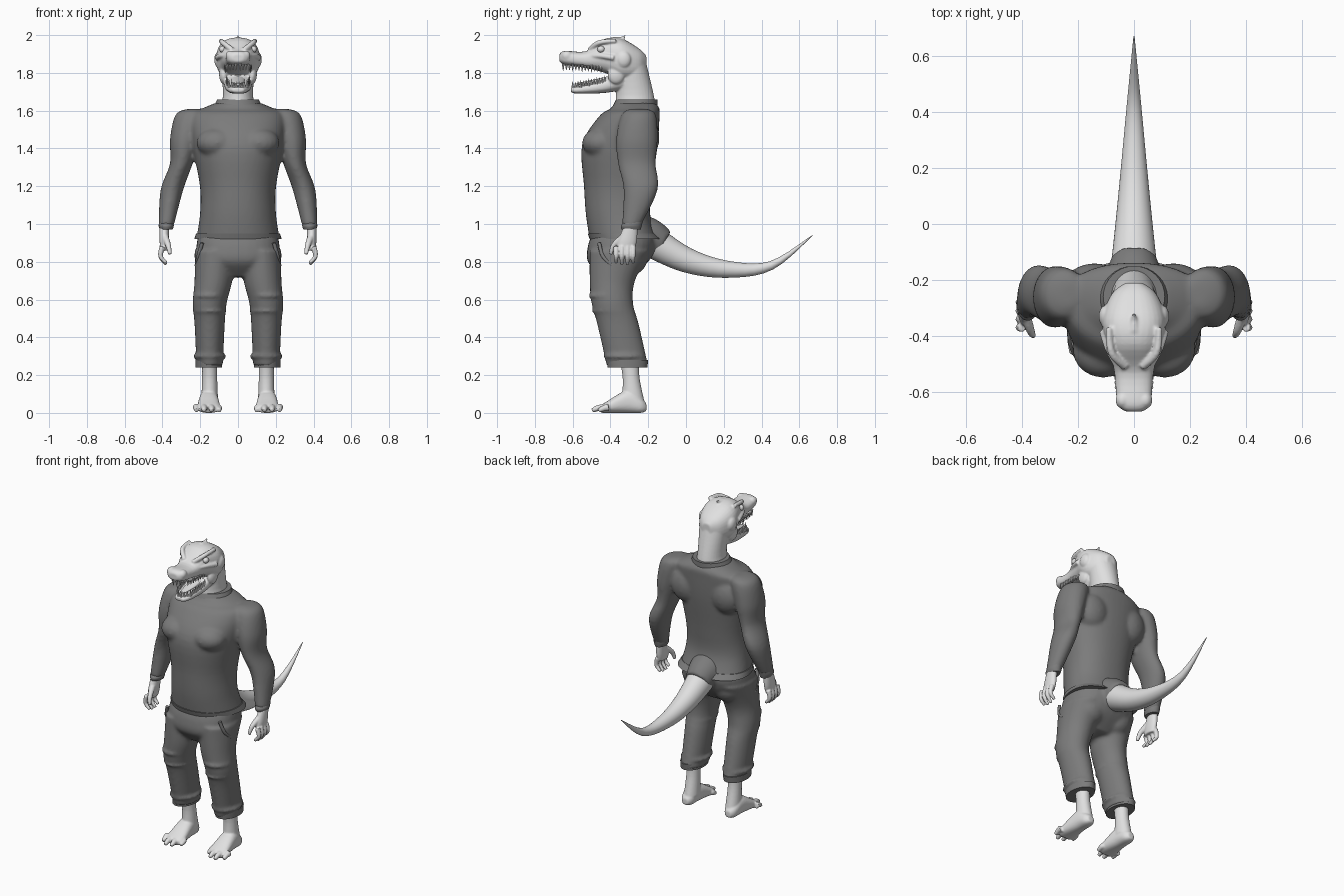
import bpy, bmesh, math
from mathutils import Vector, Matrix

cube = bpy.data.objects.get("Cube")
if cube:
    bpy.data.objects.remove(cube, do_unlink=True)


def material(name, value):
    mat = bpy.data.materials.new(name)
    mat.use_nodes = True
    mat.diffuse_color = (value, value, value, 1)
    shader = mat.node_tree.nodes["Principled BSDF"]
    shader.inputs["Base Color"].default_value = mat.diffuse_color
    return mat


SKIN = material("pale grey skin", .75)
CLOTH = material("dark grey cloth", .2)


def spline(stations, steps=5):
    """Smooth interpolation through tuples, using Hermite blending."""
    last = len(stations) - 1
    values = [Vector(station) for station in stations]
    slopes = [(values[min(i + 1, last)] - values[max(i - 1, 0)]) / 2 for i in range(last + 1)]
    rows = []
    for i in range(last):
        for k in range(steps):
            t = k / steps
            blend = t * t * (3 - 2 * t)
            rows.append(values[i].lerp(values[i + 1], blend)
                        + slopes[i] * t * (1 - t) ** 2
                        - slopes[i + 1] * t * t * (1 - t))
    return rows + [values[last]]


def loft(bm, stations, axis, x=0, power=2, egg=0, both=False, sides=32):
    """Skin rings given as ([x,] y, z, half width, half depth)."""
    full = [station if len(station) == 5 else (x, *station) for station in stations]
    rows = spline(full)
    centres = [Vector(row[:3]) for row in rows]
    last = len(rows) - 1
    for flip in (1, -1) if both else (1,):
        rings = []
        for i, row in enumerate(rows):
            across, deep = Vector((1, 0, 0)), Vector((0, 1, 0))
            if axis == "Y":
                deep = Vector((0, 0, 1))
            elif axis == "PATH":
                along = (centres[min(i + 1, last)] - centres[max(i - 1, 0)]).normalized()
                across = (across - along * along.x).normalized()
                deep = along.cross(across)
            ring = []
            for k in range(sides):
                angle = math.tau * k / sides
                c, s = [math.copysign(abs(f) ** (2 / power), f)
                        for f in (math.cos(angle), math.sin(angle))]
                point = centres[i] + across * row[3] * c * (1 + egg * s) + deep * row[4] * s
                point.x *= flip
                ring.append(bm.verts.new(point))
            rings.append(ring)
        for lower, upper in zip(rings, rings[1:]):
            for k in range(sides):
                bm.faces.new((lower[k - 1], lower[k], upper[k], upper[k - 1]))
        bm.faces.new(rings[0])
        bm.faces.new(rings[-1])


def tube(bm, points, start, end, both=False, sides=12):
    """Evenly tapering round limb through the points."""
    stations = []
    for i, point in enumerate(points):
        radius = start + (end - start) * i / (len(points) - 1)
        stations.append((*point, radius, radius))
    loft(bm, stations, "PATH", both=both, sides=sides)


def ball(bm, centre, size, both=False):
    for flip in (1, -1) if both else (1,):
        place = Matrix.Translation((centre[0] * flip, *centre[1:]))
        bmesh.ops.create_uvsphere(bm, u_segments=20, v_segments=12, radius=1,
                                  matrix=place @ Matrix.Diagonal((*size, 1)))


def finish(bm, name, mat, voxel=0, smooth=4):
    """Make the object; a voxel size fuses the overlapping forms."""
    bmesh.ops.recalc_face_normals(bm, faces=bm.faces)
    mesh = bpy.data.meshes.new(name)
    bm.to_mesh(mesh)
    bm.free()
    mesh.materials.append(mat)
    ob = bpy.data.objects.new(name, mesh)
    bpy.context.collection.objects.link(ob)
    bpy.ops.object.select_all(action="DESELECT")
    ob.select_set(True)
    bpy.context.view_layer.objects.active = ob
    bpy.ops.object.shade_smooth_by_angle(angle=math.radians(40))
    if voxel:
        fuse = ob.modifiers.new("fuse", "REMESH")
        fuse.mode = "VOXEL"
        fuse.voxel_size = voxel
        fuse.use_smooth_shade = True
        soften = ob.modifiers.new("soften", "SMOOTH")
        soften.factor = .5
        soften.iterations = smooth


# Shirt: torso, sleeves, chest and back muscles
bm = bmesh.new()
loft(bm, [(-.33, .92, .22, .18), (-.36, 1.05, .2, .17), (-.36, 1.2, .2, .18), (-.35, 1.42, .24, .2),
          (-.3, 1.57, .25, .16), (-.27, 1.61, .19, .13), (-.27, 1.64, .12, .11)],
     "Z", power=2.2, egg=.1, sides=48)
loft(bm, [(.23, -.25, 1.61, .03, .04), (.25, -.25, 1.58, .08, .09), (.28, -.26, 1.45, .08, .11),
          (.3, -.26, 1.32, .06, .1), (.35, -.24, 1.18, .06, .09), (.38, -.29, .99, .04, .05)],
     "Z", both=True)
ball(bm, (.11, -.45, 1.43), (.11, .1, .08), both=True)
ball(bm, (.14, -.22, 1.46), (.11, .08, .12), both=True)
finish(bm, "shirt", CLOTH, voxel=.011, smooth=5)

# Shirt trim
bm = bmesh.new()
loft(bm, [(-.27, 1.62, .13, .12), (-.26, 1.66, .11, .11)], "Z")
finish(bm, "shirt_collar", CLOTH)
bm = bmesh.new()
loft(bm, [(-.32, .92, .23, .19), (-.34, .95, .22, .18)], "Z", power=2.2, egg=.1, sides=48)
finish(bm, "shirt_hem", CLOTH)
bm = bmesh.new()
loft(bm, [(-.29, .97, .033, .05), (-.29, .99, .04, .055), (-.28, 1.01, .037, .05)], "Z", x=.38, both=True)
finish(bm, "sleeve_cuffs", CLOTH)

# Trousers: pelvis, legs, buttocks, tail sleeve and cloth folds
bm = bmesh.new()
loft(bm, [(-.33, .94, .21, .17), (-.34, .88, .22, .18), (-.36, .8, .21, .16), (-.37, .72, .12, .08)],
     "Z", power=2.3)
loft(bm, [(.12, -.35, .86, .11, .16), (.13, -.39, .7, .1, .12), (.15, -.39, .58, .09, .11),
          (.15, -.36, .47, .08, .11), (.15, -.31, .25, .07, .11)], "Z", both=True)
ball(bm, (.1, -.29, .83), (.1, .09, .1), both=True)
tube(bm, [(0, -.33, .95), (0, -.2, .93), (0, -.12, .89)], .13, .08, sides=32)
for height in (.3, .54, .62):
    ball(bm, (.15, -.25 - height / 4, height), (.09, .115, .02), both=True)
finish(bm, "trousers", CLOTH, voxel=.011)
bm = bmesh.new()
loft(bm, [(-.31, .24, .07, .105), (-.31, .28, .07, .11)], "Z", x=.155, both=True)
finish(bm, "trouser_cuffs", CLOTH)
bm = bmesh.new()
tube(bm, [(.19, -.46, .9), (.21, -.44, .83), (.22, -.39, .78)], .01, .01, both=True)
finish(bm, "pocket_edges", CLOTH)

# Tail
bm = bmesh.new()
tube(bm, [(0, -.2, .92), (0, 0, .81), (0, .22, .76), (0, .45, .78), (0, .67, .94)], .088, .002, sides=32)
finish(bm, "tail", SKIN)

# Hands: palm, fingers and thumb
bm = bmesh.new()
loft(bm, [(-.29, 1, .025, .035), (-.31, .91, .025, .05), (-.32, .86, .02, .045)], "Z", x=.39, both=True)
for finger in range(4):
    y = -.37 + .03 * finger
    tip = .78 + .01 * abs(finger - 1.5)
    tube(bm, [(.4, y, .88), (.41, y, .83), (.38, y, tip)], .016, .009, both=True)
tube(bm, [(.39, -.32, .94), (.37, -.38, .89), (.36, -.4, .84)], .02, .01, both=True)
finish(bm, "hands", SKIN, voxel=.0045, smooth=3)

# Feet: ankles, soles and toes
bm = bmesh.new()
loft(bm, [(-.3, .28, .04, .05), (-.29, .18, .04, .045), (-.28, .06, .045, .06)], "Z", x=.15, both=True)
loft(bm, [(-.21, .03, .02, .02), (-.24, .04, .04, .04), (-.31, .06, .05, .06), (-.42, .03, .06, .03),
          (-.45, .02, .05, .02)], "Y", x=.155, power=2.4, both=True)
for x in (.1, .14, .18, .22):
    y = 12 * (x - .165) ** 2 - .5
    tube(bm, [(x * .9 + .02, -.41, .03), (x, y + .03, .025), (x, y, .012)], .022, .011, both=True)
finish(bm, "feet", SKIN, voxel=.0055, smooth=3)

# Head: neck, skull with snout, jaw, brows, cheeks, nostrils and horn
bm = bmesh.new()
loft(bm, [(-.27, 1.6, .1, .11), (-.27, 1.68, .08, .1), (-.29, 1.85, .09, .08)], "Z")
loft(bm, [(-.21, 1.85, .03, .04), (-.25, 1.85, .08, .08), (-.34, 1.87, .115, .11), (-.43, 1.89, .095, .09),
          (-.53, 1.87, .07, .045), (-.64, 1.88, .06, .037), (-.67, 1.88, .03, .02)], "Y", power=2.5)
loft(bm, [(-.33, 1.77, .075, .06), (-.44, 1.73, .07, .037), (-.57, 1.71, .05, .02), (-.61, 1.71, .03, .013)],
     "Y", power=2.6)
tube(bm, [(.03, -.51, 1.92), (.08, -.46, 1.96), (.09, -.37, 1.97)], .015, .012, both=True)
tube(bm, [(.06, -.51, 1.89), (.09, -.45, 1.89), (.11, -.38, 1.88)], .01, .016, both=True)
ball(bm, (.1, -.33, 1.87), (.026, .04, .045), both=True)
ball(bm, (.075, -.37, 1.79), (.025, .045, .05), both=True)
ball(bm, (.04, -.63, 1.89), (.026, .03, .028), both=True)
tube(bm, [(0, -.38, 1.97), (0, -.34, 1.98), (0, -.32, 2)], .022, .003)
finish(bm, "head", SKIN, voxel=.0055, smooth=3)

# Eyes and tongue
bm = bmesh.new()
ball(bm, (.082, -.45, 1.925), (.018, .02, .018), both=True)
finish(bm, "eyes", SKIN)
bm = bmesh.new()
loft(bm, [(-.38, 1.77, .04, .02), (-.5, 1.75, .03, .012), (-.58, 1.74, .015, .006)], "Y")
finish(bm, "tongue", SKIN)

# Teeth: a curved row of cones along each jaw
bm = bmesh.new()
upper = Vector((.058, -.65, 1.83)), Vector((.068, -.45, 1.82)), math.pi
lower = Vector((.046, -.6, 1.735)), Vector((.06, -.43, 1.765)), 0
for front, back, turn in (upper, lower):
    for i in range(13):
        t = i / 12
        spot = front.lerp(back, t)
        spot.x *= min(1, .2 + 3 * t)
        for flip in (1, -1):
            place = Matrix.Translation((spot.x * flip, spot.y, spot.z))
            bmesh.ops.create_cone(bm, cap_ends=True, segments=8, radius1=.008, radius2=.001,
                                  depth=.03 if i % 3 else .04,
                                  matrix=place @ Matrix.Rotation(turn, 4, "X"))
finish(bm, "teeth", SKIN)
